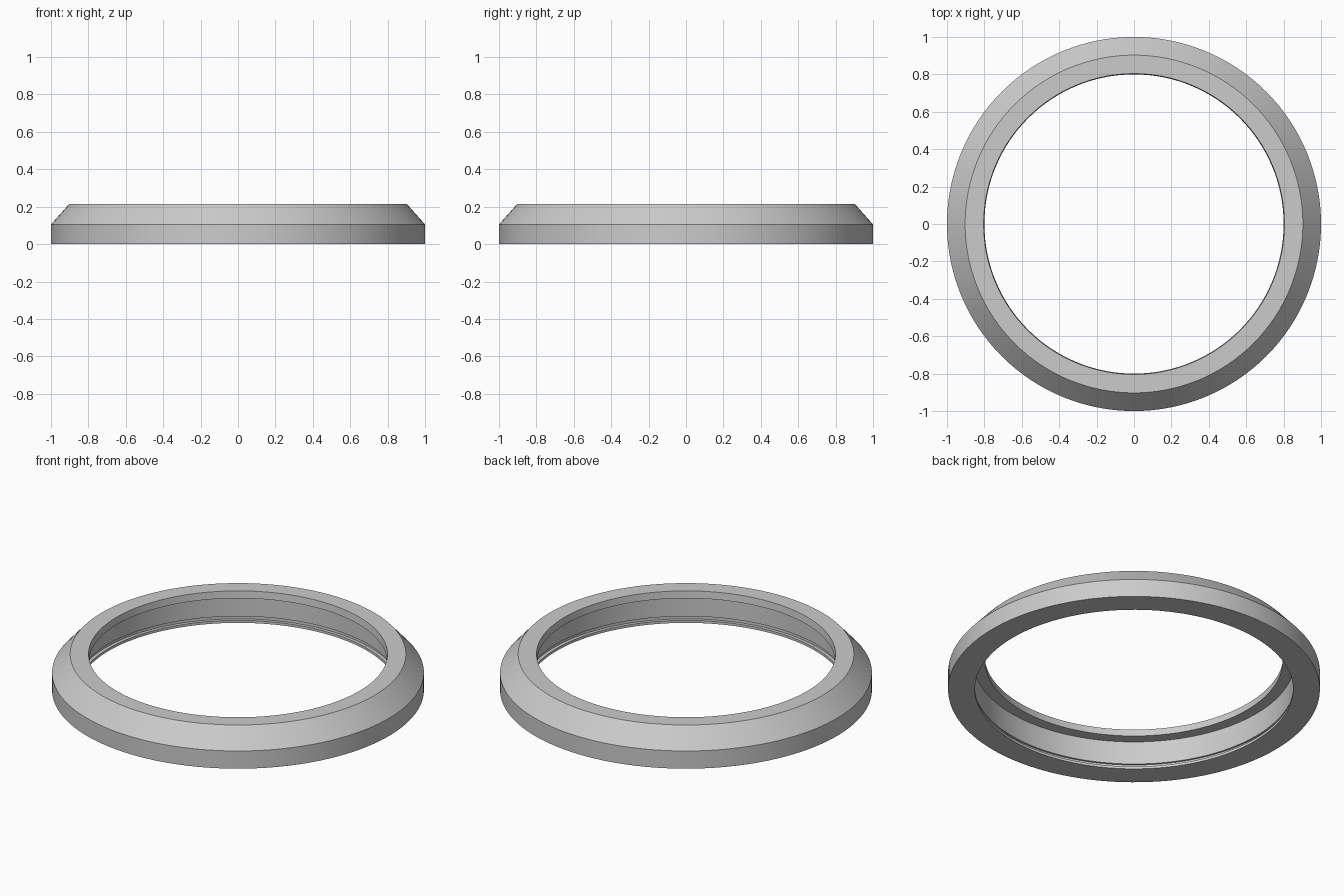
import bpy, bmesh, math

cube = bpy.data.objects.get("Cube")
if cube:
    bpy.data.objects.remove(cube, do_unlink=True)

# Plain grey finish
grey = bpy.data.materials.new("light_grey")
colour = (0.6, 0.6, 0.6, 1.0)
grey.diffuse_color = colour
grey.use_nodes = True
grey.node_tree.nodes["Principled BSDF"].inputs["Base Color"].default_value = colour

SEGMENTS = 128


def lathe(name, profile, material):
    """Turn a closed (radius, height) profile around the z axis."""
    bm = bmesh.new()
    rings = []
    for i in range(SEGMENTS):
        a = 2 * math.pi * i / SEGMENTS
        rings.append([bm.verts.new((r * math.cos(a), r * math.sin(a), z))
                      for r, z in profile])
    n = len(profile)
    for i in range(SEGMENTS):
        a, b = rings[i], rings[(i + 1) % SEGMENTS]
        for j in range(n):
            k = (j + 1) % n
            bm.faces.new((a[j], b[j], b[k], a[k]))
    bmesh.ops.recalc_face_normals(bm, faces=bm.faces)
    mesh = bpy.data.meshes.new(name)
    bm.to_mesh(mesh)
    bm.free()
    mesh.materials.append(material)
    obj = bpy.data.objects.new(name, mesh)
    bpy.context.collection.objects.link(obj)
    bpy.ops.object.select_all(action="DESELECT")
    obj.select_set(True)
    bpy.context.view_layer.objects.active = obj
    bpy.ops.object.shade_smooth_by_angle(angle=math.radians(25))
    return obj


# Bevelled ring: outer wall, chamfer, top lip, inner wall, snap groove, bottom lip
lathe("bezel_ring", [
    (1.0, 0.0), (1.0, 0.105), (0.903, 0.214),
    (0.804, 0.214), (0.80, 0.172), (0.864, 0.172),
    (0.864, 0.035), (0.875, 0.035), (0.875, 0.015),
    (0.856, 0.015), (0.856, 0.0),
], grey)
